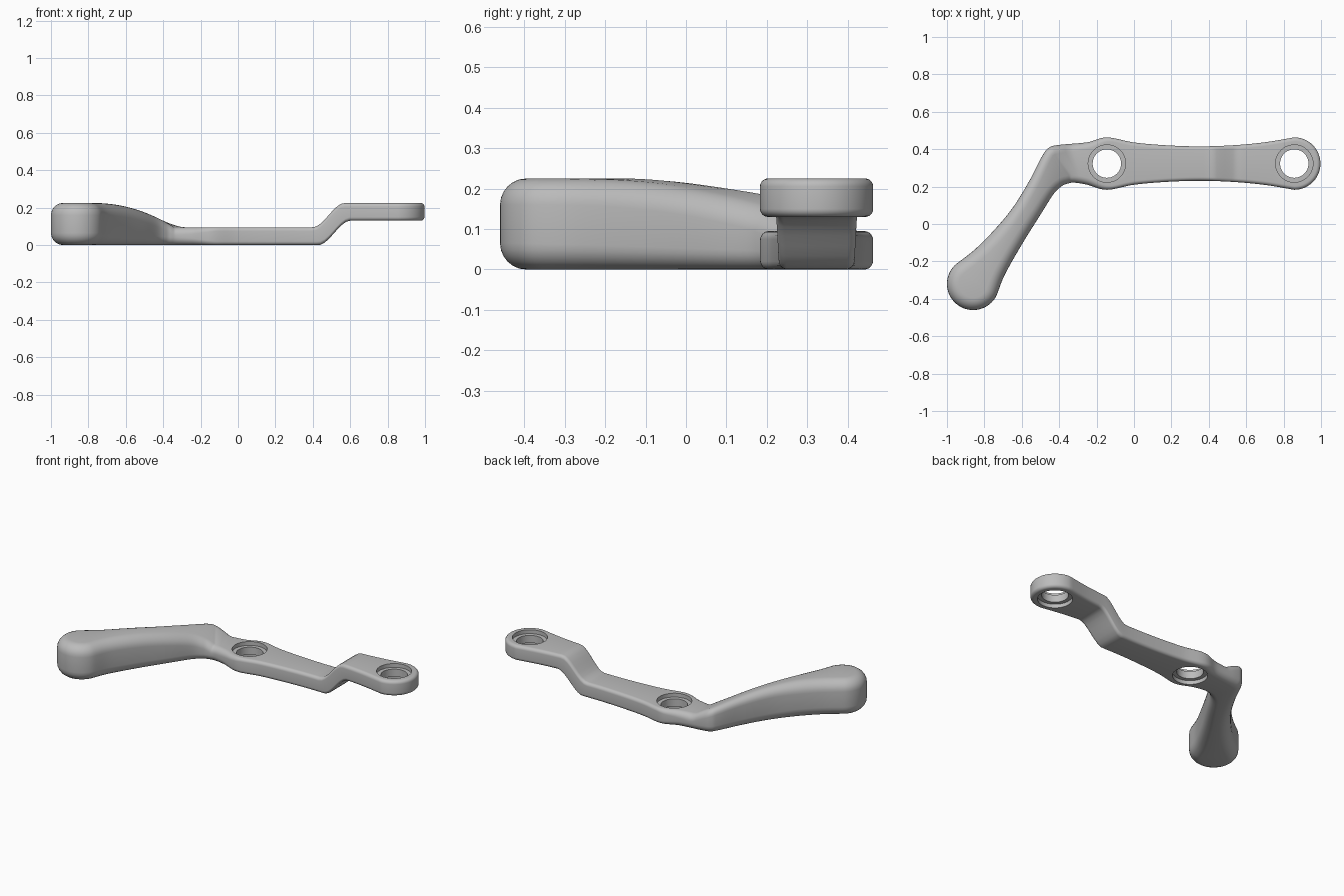
import bpy, bmesh, math
from mathutils import Vector

old = bpy.data.objects.get("Cube")
if old:
    bpy.data.objects.remove(old, do_unlink=True)

# One grey for everything
grey = bpy.data.materials.new("satin grey")
grey.use_nodes = True
grey.diffuse_color = (0.5, 0.5, 0.5, 1)
grey.node_tree.nodes["Principled BSDF"].inputs["Base Color"].default_value = grey.diffuse_color

BORE_Y = 0.323
BORES = [(-0.145, 0.0), (0.857, 0.13)]   # centre x and underside height
THICK = 0.095


def blend(x, a, b):
    t = min(max((x - a) / (b - a), 0), 1)
    return t * t * (3 - 2 * t)


def lookup(x, table):
    if x <= table[0][0]:
        return table[0][1]
    for (x0, v0), (x1, v1) in zip(table, table[1:]):
        if x <= x1:
            return v0 + (v1 - v0) * (x - x0) / (x1 - x0)
    return table[-1][1]


def underside(x):
    return 0.13 * blend(x, 0.43, 0.6)


def topside(x):
    if x < -0.34:      # handle swells upward
        t = min((-0.34 - x) / 0.44, 1)
        return THICK + 0.13 * (1 - (1 - t) ** 2.1)
    return THICK + 0.13 * blend(x, 0.4, 0.57)


def fillet(x):
    return lookup(x, [(-0.75, 0.065), (-0.45, 0.048), (-0.25, 0.036), (-0.12, 0.02)])


def smooth_path(pts, n=8):
    p = [Vector(q) for q in pts]
    p = [2 * p[0] - p[1]] + p + [2 * p[-1] - p[-2]]
    out = []
    for a, b, c, d in zip(p, p[1:], p[2:], p[3:]):
        for i in range(n):
            t = i / n
            out.append(0.5 * (2 * b + (c - a) * t + (2 * a - 5 * b + 4 * c - d) * t * t
                              + (3 * b - a - 3 * c + d) * t ** 3))
    return out + [p[-2]]


def arc(cx, cy, start, end, n=16):
    return [Vector((cx + 0.14 * math.cos(math.radians(start + (end - start) * i / n)),
                    cy + 0.14 * math.sin(math.radians(start + (end - start) * i / n))))
            for i in range(n + 1)]


# Plan outline: back and front edges in matching pairs
widths = [(-0.145, 0.14), (0, 0.113), (0.17, 0.098), (0.35, 0.092),
          (0.53, 0.098), (0.7, 0.114), (0.857, 0.14)]
back = [(-0.951, -0.214), (-0.85, -0.135), (-0.75, -0.035), (-0.65, 0.085), (-0.56, 0.23),
        (-0.49, 0.365), (-0.455, 0.408), (-0.4, 0.423), (-0.25, 0.437)]
front = [(-0.734, -0.38), (-0.69, -0.27), (-0.6, -0.11), (-0.5, 0.05), (-0.43, 0.16),
         (-0.385, 0.203), (-0.355, 0.216), (-0.32, 0.221), (-0.25, 0.21)]
back += [(x, BORE_Y + w) for x, w in widths]
front += [(x, BORE_Y - w) for x, w in widths]
tip = 232.5
back = arc(-0.86, -0.32, tip - 4, tip - 102)[:-1] + smooth_path(back) + arc(0.857, BORE_Y, 90, 4)[1:]
front = arc(-0.86, -0.32, tip + 4, tip + 102)[:-1] + smooth_path(front) + arc(0.857, BORE_Y, -90, -4)[1:]
outline = back + front[::-1]
count, half = len(outline), len(back)

# Lever body: stacked rings that roll over at top and bottom
bm = bmesh.new()
STEPS = 6
rings = []
for side in (0, 1):
    for k in range(STEPS + 1):
        a = math.pi / 2 * (k / STEPS if side else 1 - k / STEPS)
        ring = []
        for i, p in enumerate(outline):
            d = (outline[(i + 1) % count] - outline[i - 1]).normalized()
            r = fillet(p.x)
            q = p + Vector((d.y, -d.x)) * r * (1 - math.cos(a))
            z = topside(q.x) - r * (1 - math.sin(a)) if side else underside(q.x) + r * (1 - math.sin(a))
            ring.append(bm.verts.new((q.x, q.y, z)))
        rings.append(ring)
for lo, hi in zip(rings, rings[1:]):
    for i in range(count):
        j = (i + 1) % count
        bm.faces.new((lo[i], lo[j], hi[j], hi[i]))
for ring in (rings[0], rings[-1]):
    for i in range(half - 1):
        bm.faces.new((ring[i], ring[i + 1], ring[count - 2 - i], ring[count - 1 - i]))
bmesh.ops.recalc_face_normals(bm, faces=bm.faces)


def make(name, bm):
    me = bpy.data.meshes.new(name)
    bm.to_mesh(me)
    bm.free()
    me.materials.append(grey)
    ob = bpy.data.objects.new(name, me)
    bpy.context.collection.objects.link(ob)
    return ob


lever = make("crank_lever", bm)
bpy.context.view_layer.objects.active = lever
lever.select_set(True)

# Stepped bores, recessed on both faces
LIP = 0.024
for x, z in BORES:
    cut = bmesh.new()
    profile = [(0.1, z - 0.05), (0.1, z + LIP), (0.076, z + LIP),
               (0.076, z + THICK - LIP), (0.1, z + THICK - LIP), (0.1, z + THICK + 0.05)]
    N = 48
    loops = [[cut.verts.new((x + r * math.cos(math.tau * i / N), BORE_Y + r * math.sin(math.tau * i / N), h))
              for i in range(N)] for r, h in profile]
    for lo, hi in zip(loops, loops[1:]):
        for i in range(N):
            cut.faces.new((lo[i], lo[(i + 1) % N], hi[(i + 1) % N], hi[i]))
    cut.faces.new(loops[0][::-1])
    cut.faces.new(loops[-1])
    bmesh.ops.recalc_face_normals(cut, faces=cut.faces)
    cutter = make("bore_cutter", cut)
    cutter.hide_render = True
    mod = lever.modifiers.new("bore", "BOOLEAN")
    mod.operation, mod.solver, mod.object = "DIFFERENCE", "EXACT", cutter
    bpy.ops.object.modifier_apply(modifier=mod.name)
    bpy.data.objects.remove(cutter, do_unlink=True)

bpy.ops.object.shade_smooth_by_angle(angle=math.radians(35))
